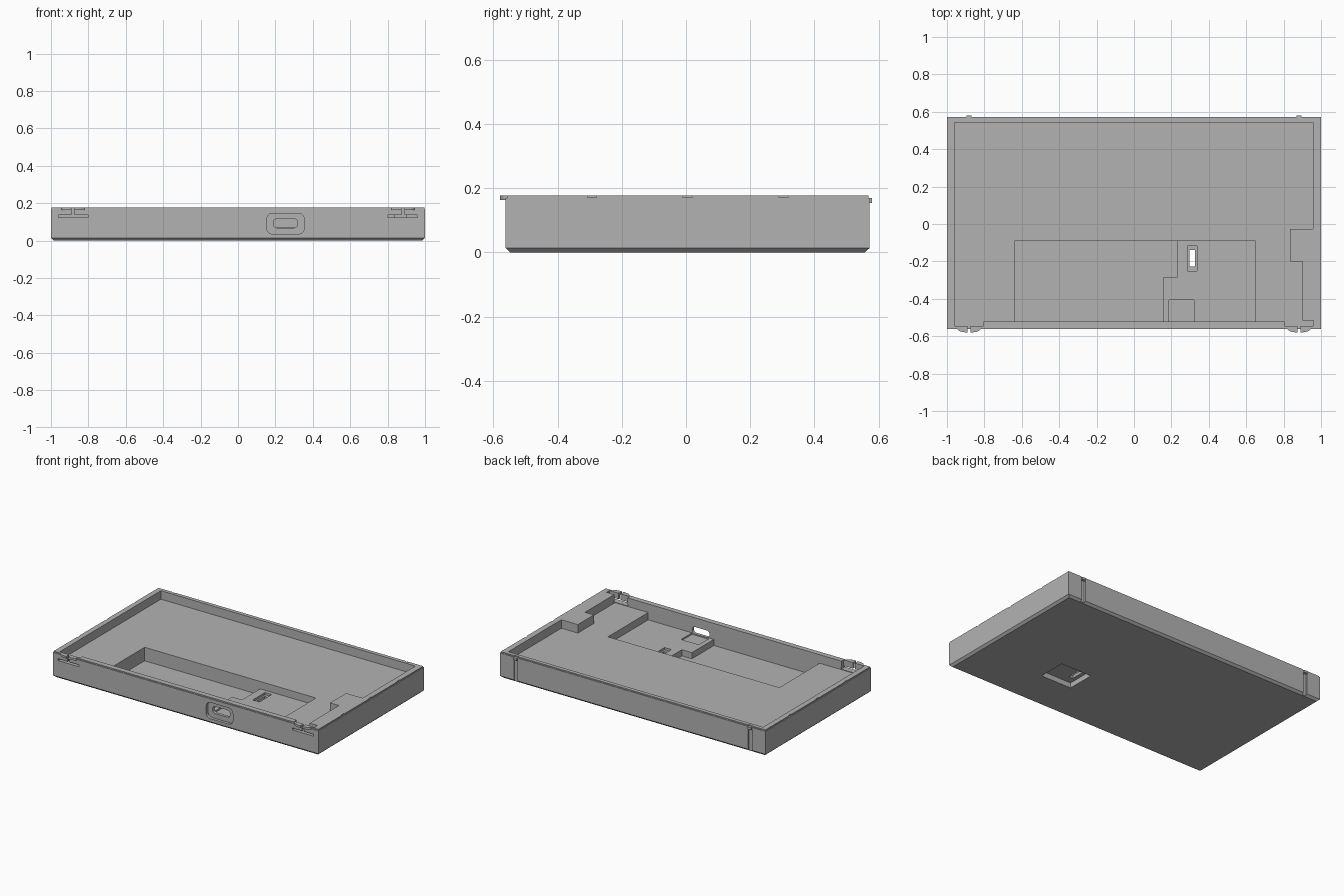
import bpy, bmesh
from math import sin, cos, pi

cube = bpy.data.objects.get("Cube")
if cube:
    bpy.data.objects.remove(cube)

grey = bpy.data.materials.new("plain grey")
grey.use_nodes = True
colour = (0.45, 0.45, 0.45, 1)
grey.diffuse_color = colour
grey.node_tree.nodes["Principled BSDF"].inputs["Base Color"].default_value = colour

FRONT, BACK, RIM, FLOOR, STEP = -0.562, 0.572, 0.178, 0.12, 0.07
CLIP_X = 0.882


def add(name, bm):
    bmesh.ops.recalc_face_normals(bm, faces=bm.faces)
    mesh = bpy.data.meshes.new(name)
    bm.to_mesh(mesh)
    bm.free()
    mesh.materials.append(grey)
    ob = bpy.data.objects.new(name, mesh)
    bpy.context.collection.objects.link(ob)
    return ob


def loft(name, rings):
    """Closed solid through rings with equal point counts."""
    bm = bmesh.new()
    loops = [[bm.verts.new(p) for p in ring] for ring in rings]
    n = len(loops[0])
    for a, b in zip(loops, loops[1:]):
        for i in range(n):
            j = (i + 1) % n
            bm.faces.new((a[i], a[j], b[j], b[i]))
    bm.faces.new(loops[0][::-1])
    bm.faces.new(loops[-1])
    return add(name, bm)


def prism(name, outline, z0, z1):
    return loft(name, [[(x, y, z) for x, y in outline] for z in (z0, z1)])


def box(name, x0, x1, y0, y1, z0, z1):
    return prism(name, [(x0, y0), (x1, y0), (x1, y1), (x0, y1)], z0, z1)


def rounded_port(name, x, z, w, h, r, y0, y1):
    """Rounded rectangle cutter running along y."""
    pts = []
    for k, (sx, sz) in enumerate(((1, 1), (-1, 1), (-1, -1), (1, -1))):
        for i in range(5):
            a = (k + i / 4) * pi / 2
            pts.append((x + sx * (w / 2 - r) + r * cos(a), z + sz * (h / 2 - r) + r * sin(a)))
    return loft(name, [[(px, y, pz) for px, pz in pts] for y in (y0, y1)])


# Tray body: chamfered underside, upright walls, slightly inset top lip
def ring(inset, z):
    x, f, b = 1 - inset, FRONT + inset, BACK - inset
    return [(-x, f, z), (x, f, z), (x, b, z), (-x, b, z)]


tray = loft("tray", [ring(0.015, 0), ring(0, 0.014), ring(0, 0.17),
                     ring(0.004, 0.17), ring(0.004, RIM)])


def cut(cutter):
    mod = tray.modifiers.new(cutter.name, "BOOLEAN")
    mod.operation = "DIFFERENCE"
    mod.solver = "EXACT"
    mod.object = cutter
    cutter.hide_render = True
    cutter.hide_set(True)
    cutters.append(cutter)


cutters = []
# Main recess, stepped around the solid block on the left wall
cut(prism("recess_cutter", [(-0.96, -0.522), (0.9, -0.522), (0.9, -0.2), (0.833, -0.2),
                            (0.833, -0.027), (0.957, -0.027), (0.957, 0.542), (-0.96, 0.542)],
          FLOOR, 0.3))
# Battery pocket, with a shallow shelf for the circuit board beside it
cut(prism("deep_pocket_cutter", [(-0.64, -0.522), (0.155, -0.522), (0.155, -0.285),
                                 (0.23, -0.285), (0.23, -0.09), (-0.64, -0.09)], 0.028, 0.25))
cut(box("shelf_cutter", 0.15, 0.65, -0.522, -0.09, STEP, 0.26))
# Port seat and port opening in the front wall
cut(box("port_seat_cutter", 0.188, 0.32, -0.522, -0.405, 0.06, 0.24))
cut(rounded_port("port_recess_cutter", 0.254, 0.09, 0.2, 0.11, 0.03, -0.7, -0.542))
cut(rounded_port("port_hole_cutter", 0.254, 0.092, 0.13, 0.048, 0.02, -0.71, -0.5))
# Switch slot, and the recess for it on the underside
cut(box("switch_seat_cutter", 0.285, 0.336, -0.25, -0.117, 0.055, 0.23))
cut(box("switch_slot_cutter", 0.296, 0.325, -0.227, -0.138, -0.1, 0.22))
cut(box("underside_recess_cutter", 0.27, 0.5, -0.28, -0.09, -0.11, 0.035))

for side, s in (("right", -1), ("left", 1)):
    c = s * CLIP_X
    # Spring arms: thinned wall with a slot below and a slit between
    cut(box(side + "_arm_relief_cutter", c - 0.077, c + 0.077, -0.546, -0.515, 0.125, 0.25))
    cut(box(side + "_arm_slot_cutter", c - 0.079, c + 0.079, -0.7, -0.51, 0.124, 0.137))
    cut(box(side + "_arm_slit_cutter", c - 0.007, c + 0.007, -0.71, -0.505, 0.13, 0.27))
    # Groove down the back wall
    cut(box(side + "_back_groove_cutter", c - 0.014, c + 0.014, BACK - 0.01, 0.7, -0.12, 0.28))
    # Nicks along the side lips
    for i, y in enumerate((-0.293, 0.005, 0.303)):
        x0, x1 = sorted((s * 0.991, s * 1.1))
        cut(box(f"{side}_lip_nick_cutter_{i}", x0, x1, y - 0.014, y + 0.014, 0.171, 0.29))

# Apply the cuts and drop the cutters
bpy.context.view_layer.update()
graph = bpy.context.evaluated_depsgraph_get()
finished = bpy.data.meshes.new_from_object(tray.evaluated_get(graph))
tray.modifiers.clear()
tray.data = finished
for cutter in cutters:
    bpy.data.objects.remove(cutter)

# Front hooks with curved ends, and small pegs at the back
for side, s in (("right", -1), ("left", 1)):
    c = s * CLIP_X
    for half, d in (("inner", -s), ("outer", s)):
        curve = [(c + d * (0.007 + 0.055 * cos(a)), -0.56 - 0.02 * sin(a))
                 for a in (i * pi / 12 for i in range(7))]
        prism(f"{side}_{half}_hook", curve + [(c + d * 0.007, -0.555), (c + d * 0.062, -0.555)],
              0.164, RIM)
    box(side + "_back_peg", c - 0.014, c + 0.014, BACK - 0.012, 0.58, 0.154, 0.17)
